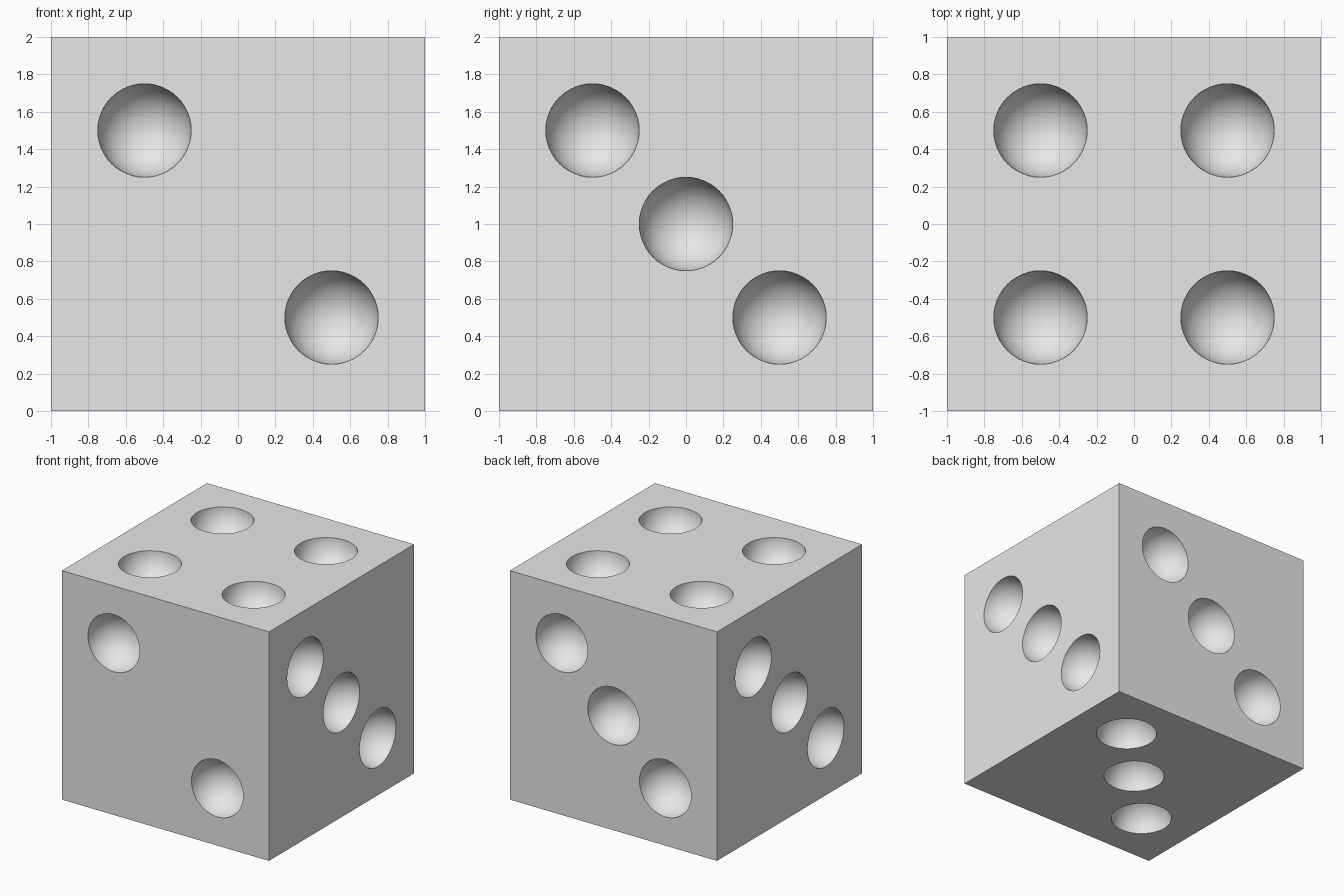
import bpy
import bmesh
from math import radians
from mathutils import Matrix, Vector

if "Cube" in bpy.data.objects:
    bpy.data.objects.remove(bpy.data.objects["Cube"], do_unlink=True)

HALF = 1.0      # half the side of the block
STEP = 0.5      # pit offset from the middle of a face
RADIUS = 0.25   # pit radius

grey = bpy.data.materials.new("light grey")
grey.use_nodes = True
grey.diffuse_color = (0.8, 0.8, 0.8, 1)
grey.node_tree.nodes["Principled BSDF"].inputs["Base Color"].default_value = grey.diffuse_color


def make_object(name, bm):
    mesh = bpy.data.meshes.new(name)
    bm.to_mesh(mesh)
    bm.free()
    mesh.materials.append(grey)
    obj = bpy.data.objects.new(name, mesh)
    bpy.context.collection.objects.link(obj)
    return obj


# Block
bm = bmesh.new()
bmesh.ops.create_cube(bm, size=2 * HALF, matrix=Matrix.Translation((0, 0, HALF)))
die = make_object("die_block", bm)

# Pit layouts, in steps across and up each face
pair = [(-1, 1), (1, -1)]
three = pair + [(0, 0)]
four = pair + [(1, 1), (-1, -1)]

X, Y, Z = Vector((1, 0, 0)), Vector((0, 1, 0)), Vector((0, 0, 1))
# Outward direction, across, up, layout
sides = [
    (-Y, X, Z, pair),
    (X, Y, Z, three),
    (Y, -X, Z, three),
    (-X, -Y, Z, three),
    (Z, X, Y, four),
    (-Z, -X, Y, three),
]

# Spherical pit cutters, poles along each face's direction
bm = bmesh.new()
for out, across, up, layout in sides:
    turn = out.to_track_quat("Z", "Y").to_matrix().to_4x4()
    for a, u in layout:
        centre = Z * HALF + out * HALF + (across * a + up * u) * STEP
        bmesh.ops.create_uvsphere(bm, u_segments=48, v_segments=31, radius=RADIUS,
                                  matrix=Matrix.Translation(centre) @ turn)
cutter = make_object("pit_cutter", bm)
cutter.hide_render = True

# Cut the pits, then smooth them while the rims stay sharp
cut = die.modifiers.new("pits", "BOOLEAN")
cut.operation = "DIFFERENCE"
cut.solver = "EXACT"
cut.object = cutter

bpy.ops.object.select_all(action="DESELECT")
die.select_set(True)
bpy.context.view_layer.objects.active = die
bpy.ops.object.modifier_apply(modifier=cut.name)
bpy.data.objects.remove(cutter, do_unlink=True)
bpy.ops.object.shade_smooth_by_angle(angle=radians(30))
